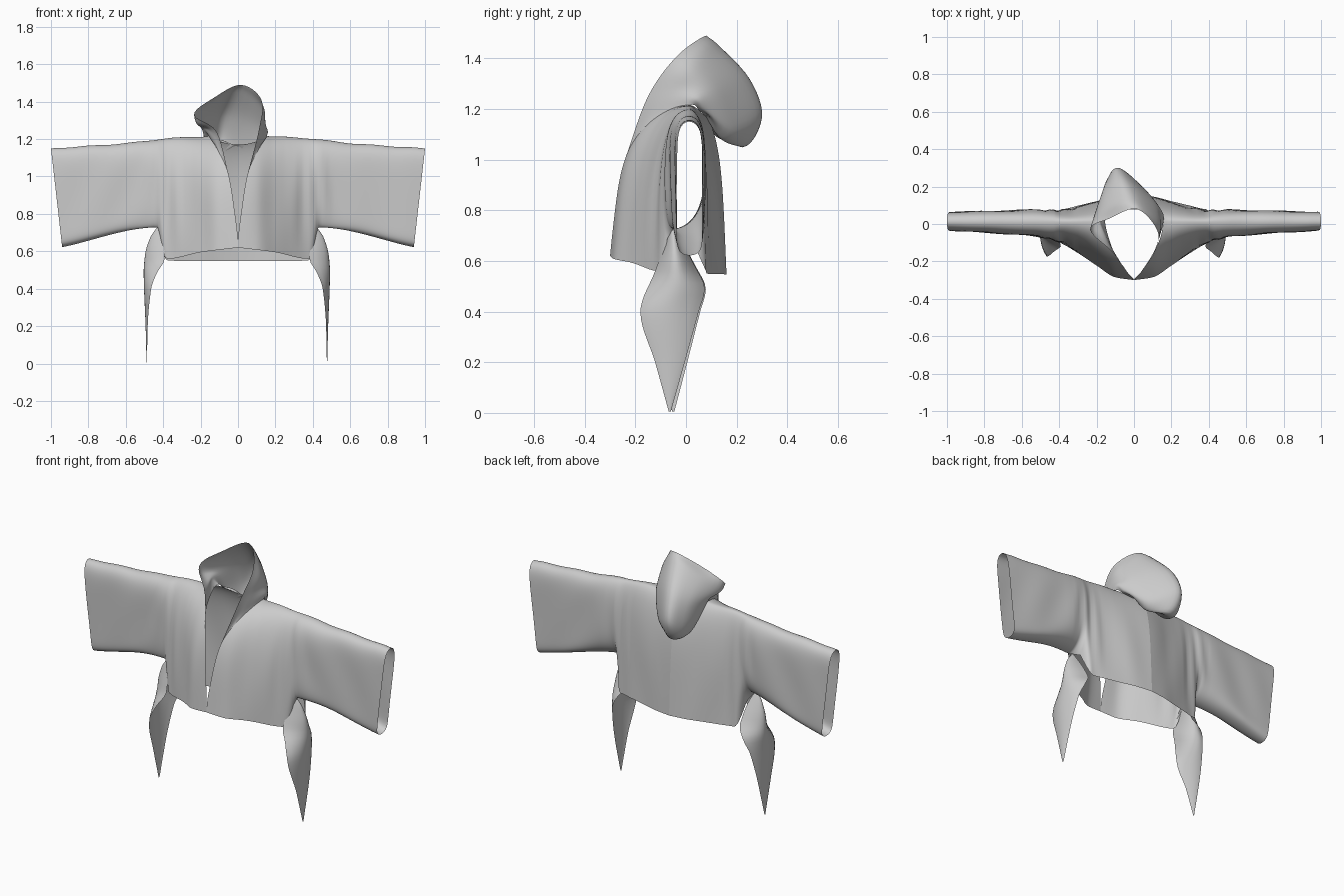
import bpy, math
from mathutils import Vector

if "Cube" in bpy.data.objects:
    bpy.data.objects.remove(bpy.data.objects["Cube"])


def table(pts, x):
    """Smooth, non-overshooting lookup of (x, value) pairs."""
    if x <= pts[0][0]:
        return pts[0][1]
    if x >= pts[-1][0]:
        return pts[-1][1]
    s = [(b[1] - a[1]) / (b[0] - a[0]) for a, b in zip(pts, pts[1:])]
    m = [s[0]] + [2 * a * b / (a + b) if a * b > 0 else 0 for a, b in zip(s, s[1:])] + [s[-1]]
    i = max(k for k in range(len(s)) if pts[k][0] <= x)
    d = pts[i + 1][0] - pts[i][0]
    t = (x - pts[i][0]) / d
    return (pts[i][1] * (1 + 2 * t) * (1 - t) ** 2 + pts[i + 1][1] * t * t * (3 - 2 * t)
            + d * (m[i] * t * (1 - t) ** 2 - m[i + 1] * t * t * (1 - t)))


def spline(pts, n):
    """Catmull-Rom resampling, n steps per span."""
    p = [Vector(q) for q in pts]
    p = [2 * p[0] - p[1]] + p + [2 * p[-1] - p[-2]]
    out = []
    for i in range(1, len(p) - 2):
        a, b, c, d = p[i - 1:i + 3]
        for k in range(n):
            t = k / n
            out.append(0.5 * (2 * b + (c - a) * t + (2 * a - 5 * b + 4 * c - d) * t * t
                              + (3 * b - a - 3 * c + d) * t ** 3))
    return out + [p[-2]]


def sheet(name, rows):
    """Smooth cloth surface from a grid of points."""
    w = len(rows[0])
    faces = [(r * w + c, r * w + c + 1, (r + 1) * w + c + 1, (r + 1) * w + c)
             for r in range(len(rows) - 1) for c in range(w - 1)]
    me = bpy.data.meshes.new(name)
    me.from_pydata([tuple(p) for row in rows for p in row], [], faces)
    ob = bpy.data.objects.new(name, me)
    bpy.context.collection.objects.link(ob)
    for p in me.polygons:
        p.use_smooth = True
    m = ob.modifiers.new("weld", "WELD")
    m.merge_threshold = 0.0008
    return ob


# Jacket profile tables along x (centre to cuff)
TOP = [(0, 1.225), (.17, 1.215), (.36, 1.205), (.6, 1.178), (1, 1.15)]
HEM_F = [(0, .62), (.2, .595), (.375, .56), (.395, .575), (.43, .728), (1, .622)]
HEM_B = [(0, .547), (.375, .55), (.395, .575), (.43, .728), (1, .622)]
FRONT = [(0, -.30), (.1, -.285), (.2, -.222), (.3, -.155), (.4, -.10), (.55, -.065), (1, -.036)]
BACK = [(0, .16), (.1, .147), (.2, .122), (.3, .098), (.38, .08), (.55, .076), (1, .065)]
POWER = [(0, 5), (.15, 4), (.3, 4), (.5, 8), (1, 14)]
MIDLOW = [(0, .01), (.38, -.03), (.43, -.05), (.7, -.01), (1, .014)]
NECK_F = [(0, 0), (.1, .002), (.3, .016), (.65, .05), (.85, .10), (1, .155)]
# how sharply the underarm closes, front and back
CLOSE_F = [(.43, 10), (.6, 20), (.8, 30)]
CLOSE_B = [(.43, 4), (.6, 12), (.8, 30)]


def jacket_point(X, h, back, side):
    neck = .155 * math.sqrt(max(0, (h - .92) / .08)) if back else table(NECK_F, h)
    x = X + neck * max(0, 1 - X / .3)
    lo, hi = table(HEM_B if back else HEM_F, x), table(TOP, x)
    z = lo + (hi - lo) * h
    yc = table([(0, table(MIDLOW, x)), (.5, .01), (1, .012)], h)
    closed = table([(.39, 0), (.43, 1)], x)
    k = math.sqrt(max(0, 1 - h ** table(POWER, x)))
    k *= math.sqrt(max(0, 1 - closed * (1 - h) ** table(CLOSE_B if back else CLOSE_F, x)))
    k *= 1 - .19 * h * table([(.25, 1), (.4, .5), (.55, 0)], x)
    y = yc + (table(BACK if back else FRONT, x) - yc) * k
    # soft folds radiating from shoulder and underarm, fading at the centre
    fold = math.sin(22 * x + 9 * z * table([(.3, -.4), (.5, 1)], x) + side) * .006
    y += fold * min(1, x / .15) * k * math.sin(math.pi * h) * (1 - .7 * x)
    z += .002 * math.sin(27 * x + side) * h ** 4 * (.17 < x < .97)
    x -= .06 * (1 - h) * max(0, (x - .43) / .57)
    return Vector((side * x, y, z))


# Jacket body and sleeves, one sheet per side running hem, shoulder, hem
cols = [i * .375 / 20 for i in range(21)] + [.385, .395, .405, .418, .43] \
    + [.43 + .57 * i / 24 for i in range(1, 25)]
N = 40
heights = [.5 - .5 * math.cos(math.pi * i / N) for i in range(N + 1)]
ring = [(h, False) for h in heights] + [(h, True) for h in reversed(heights[:-1])]
for side, label in ((-1, "right"), (1, "left")):
    sheet("jacket_" + label, [[jacket_point(X, h, b, side) for X in cols] for h, b in ring])

# Hanging side tails, tables along z: front y, back y, edge x, ridge x
FRONT_Y = [(.005, -.068), (.2, -.122), (.40, -.18), (.56, -.122), (.73, -.06)]
BACK_Y = [(.005, -.06), (.2, -.005), (.40, .05), (.49, .074), (.58, .035), (.73, -.045)]
EDGE_X = [(.005, .475), (.2, .471), (.40, .453), (.49, .42), (.56, .382), (.65, .39), (.73, .415)]
RIDGE_X = [(.005, .477), (.2, .482), (.40, .49), (.49, .492), (.58, .485), (.68, .455), (.73, .42)]
for side, label in ((-1, "right"), (1, "left")):
    rows = []
    for j in range(31):
        z = .73 - .725 * j / 30
        fy, by, ex, rx = (table(t, z) for t in (FRONT_Y, BACK_Y, EDGE_X, RIDGE_X))
        shift = .02 * max(0, .7 - z) if side < 0 else 0
        spread = 1.025 if side < 0 else 1
        rows.append([(side * spread * (ex + (rx - ex) * max(0, math.sin(math.pi * i / 12)) ** .8),
                      fy + (by - fy) * i / 12 + shift, z) for i in range(13)])
    sheet("side_tail_" + label, rows)

# Hood: arcs from the opening edge back to the slumped bag (ends sit on the neckline)
HOOD = [
    [(-.115, -.15, 1.24), (-.235, -.03, 1.33), (-.13, .03, 1.42),
     (.015, .08, 1.49), (.125, -.035, 1.41), (.112, -.15, 1.25)],
    [(-.15, -.07, 1.25), (-.225, 0, 1.29), (-.15, .10, 1.38),
     (-.01, .13, 1.45), (.13, .04, 1.36), (.14, -.05, 1.27)],
    [(-.18, .02, 1.25), (-.19, .10, 1.25), (-.15, .2, 1.28),
     (-.06, .25, 1.32), (.09, .14, 1.27), (.155, .05, 1.25)],
    [(-.15, .06, 1.20), (-.165, .13, 1.14), (-.14, .24, 1.13),
     (-.08, .30, 1.17), (.05, .19, 1.12), (.13, .08, 1.19)],
    [(-.09, .075, 1.19), (-.12, .11, 1.10), (-.11, .19, 1.06),
     (-.05, .22, 1.05), (.03, .14, 1.08), (.08, .09, 1.17)],
]
NECKLINE = [(.65, False), (.88, False), (1, False), (.965, True), (.935, True)]
rows = [[jacket_point(0, h, b, -1)] + r + [jacket_point(0, h, b, 1)]
        for r, (h, b) in zip(HOOD, NECKLINE)]
seam = jacket_point(0, .925, True, 1)
rows.append([(-.04 + .08 * i / 7, seam.y, seam.z) for i in range(8)])
arcs = [spline(r, 6) for r in rows]
sheet("hood", list(zip(*[spline(c, 6) for c in zip(*arcs)])))
